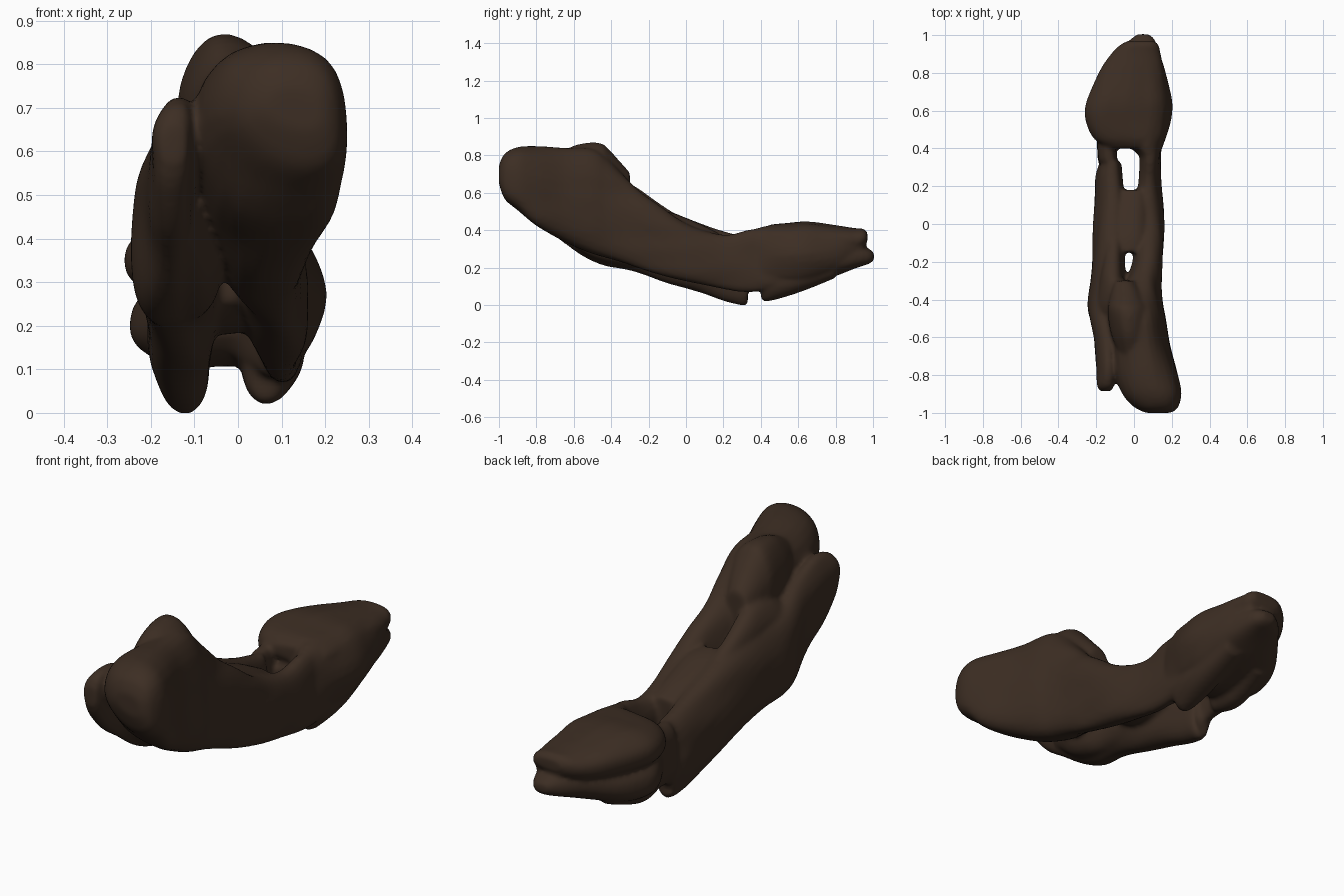
import bpy, bmesh, math
from mathutils import Vector, noise

bark = bpy.data.materials.new("dark brown wood")
bark.diffuse_color = (0.046, 0.027, 0.017, 1)
SIDES, STEPS = 28, 5


def spline(a, b, c, d, t):
    # smooth value between b and c
    return b + 0.5 * t * (c - a + t * (2*a - 5*b + 4*c - d + t * (3*(b - c) + d - a)))


def limb(bm, stations, power=0.85, lean=0.0, crest=0.0):
    """Loft rounded sections (y, left, right, bottom, top); lean / crest shift the underside / top to the right."""
    rows, n = [], len(stations)
    for i in range(n - 1):
        quad = [stations[max(0, min(n - 1, k))] for k in (i-1, i, i+1, i+2)]
        for s in range(STEPS):
            rows.append([spline(*v, s / STEPS) for v in zip(*quad)])
    rows.append(stations[-1])
    rings = []
    for y, l, r, b, t in rows:
        ring = []
        for k in range(SIDES):
            a = 2 * math.pi * k / SIDES
            c, s = math.cos(a), math.sin(a)
            x = (l + r) / 2 + (r - l) / 2 * math.copysign(abs(c) ** power, c)
            x += (r - l) * (lean * max(0, -s) ** 1.5 + crest * max(0, s) ** 1.5)
            z = (b + t) / 2 + (t - b) / 2 * math.copysign(abs(s) ** power, s)
            # gentle weathering, stretched along the grain
            w = noise.noise(Vector((x * 9, y * 3, z * 9))) * 0.012
            ring.append(bm.verts.new((x + w * c, y, z + w * s)))
        rings.append(ring)
    for p, q in zip(rings, rings[1:]):
        for k in range(SIDES):
            j = (k + 1) % SIDES
            bm.faces.new((p[k], p[j], q[j], q[k]))
    bm.faces.new(rings[0][::-1])
    bm.faces.new(rings[-1])


bm = bmesh.new()
# right limb with the big front lobe
limb(bm, [(-1.0, .06, .19, .65, .75), (-.97, .0, .235, .57, .81), (-.9, -.06, .255, .51, .845),
          (-.8, -.1, .235, .42, .85), (-.65, -.11, .19, .34, .84), (-.5, -.11, .165, .28, .84),
          (-.42, -.1, .15, .25, .79), (-.33, -.06, .145, .22, .69), (-.2, -.01, .15, .18, .57),
          (0, -.01, .16, .13, .44), (.2, .02, .14, .08, .375), (.35, .03, .14, .07, .40),
          (.5, .03, .15, .1, .41)], power=0.9, lean=0.18)
# ridge on top of the lobe
limb(bm, [(-.68, -.08, .05, .6, .82), (-.58, -.12, .08, .5, .86), (-.46, -.14, .09, .45, .867),
          (-.4, -.135, .07, .42, .82), (-.3, -.12, .02, .4, .70)], power=0.9)
# left limb
limb(bm, [(-.885, -.18, -.12, .57, .66), (-.85, -.197, -.105, .5, .71), (-.75, -.2, -.1, .4, .725),
          (-.6, -.21, -.1, .3, .67), (-.45, -.245, -.09, .22, .6), (-.3, -.23, -.07, .18, .57),
          (-.1, -.217, -.05, .12, .51), (.1, -.207, -.05, .06, .43), (.25, -.2, -.06, .01, .385),
          (.325, -.18, -.07, .0, .37), (.345, -.19, -.09, .08, .37), (.5, -.2, -.1, .1, .39)],
     power=0.8, crest=0.12)
# inner swelling of the left limb, under the front lobe
limb(bm, [(-.68, -.16, -.09, .38, .6), (-.55, -.19, -.04, .29, .6), (-.42, -.2, -.025, .23, .66),
          (-.3, -.19, -.045, .2, .65), (-.18, -.18, -.047, .17, .57), (.0, -.17, -.04, .13, .46),
          (.18, -.17, -.06, .1, .39)])
# bridge between the limbs
limb(bm, [(-.15, -.13, .06, .26, .51), (-.06, -.15, .09, .2, .49), (.06, -.15, .09, .18, .44),
          (.18, -.13, .07, .2, .38)], power=0.7)
# rear lobe core
limb(bm, [(.36, .03, .135, .08, .40), (.46, -.06, .17, .1, .425), (.56, -.1, .195, .1, .435),
          (.66, -.1, .197, .11, .44), (.8, -.07, .165, .16, .42), (.9, -.02, .13, .21, .4),
          (.95, .02, .11, .24, .38)], power=0.9)
# rear lobe, upper slab
limb(bm, [(.4, -.12, .1, .33, .40), (.45, -.21, .15, .27, .43), (.55, -.255, .17, .25, .443),
          (.65, -.25, .175, .25, .447), (.8, -.19, .155, .26, .425), (.9, -.12, .135, .28, .41),
          (.95, -.07, .125, .31, .405), (.97, -.03, .1, .34, .385)])
# rear lobe, lower slab
limb(bm, [(.4, -.13, .1, .18, .28), (.45, -.2, .14, .13, .33), (.56, -.25, .17, .105, .32),
          (.68, -.23, .17, .12, .31), (.8, -.17, .15, .155, .32), (.92, -.08, .13, .2, .32),
          (.98, -.01, .11, .22, .3), (1.005, .02, .08, .24, .28)])
# right and left feet under the rear lobe
limb(bm, [(.4, .03, .1, .04, .25), (.44, .01, .13, .025, .25), (.6, .0, .15, .065, .25),
          (.8, .02, .13, .145, .25)])
limb(bm, [(.42, -.18, -.09, .09, .25), (.55, -.19, -.07, .07, .25), (.75, -.15, -.05, .13, .25)])

bmesh.ops.recalc_face_normals(bm, faces=bm.faces)
me = bpy.data.meshes.new("driftwood")
bm.to_mesh(me)
bm.free()
me.materials.append(bark)
wood = bpy.data.objects.new("driftwood", me)
bpy.context.collection.objects.link(wood)

# fuse the limbs into one worn surface
rm = wood.modifiers.new("fuse", "REMESH")
rm.mode, rm.voxel_size, rm.use_smooth_shade = "VOXEL", 0.011, True
sm = wood.modifiers.new("wear", "SMOOTH")
sm.factor, sm.iterations = 0.5, 6
